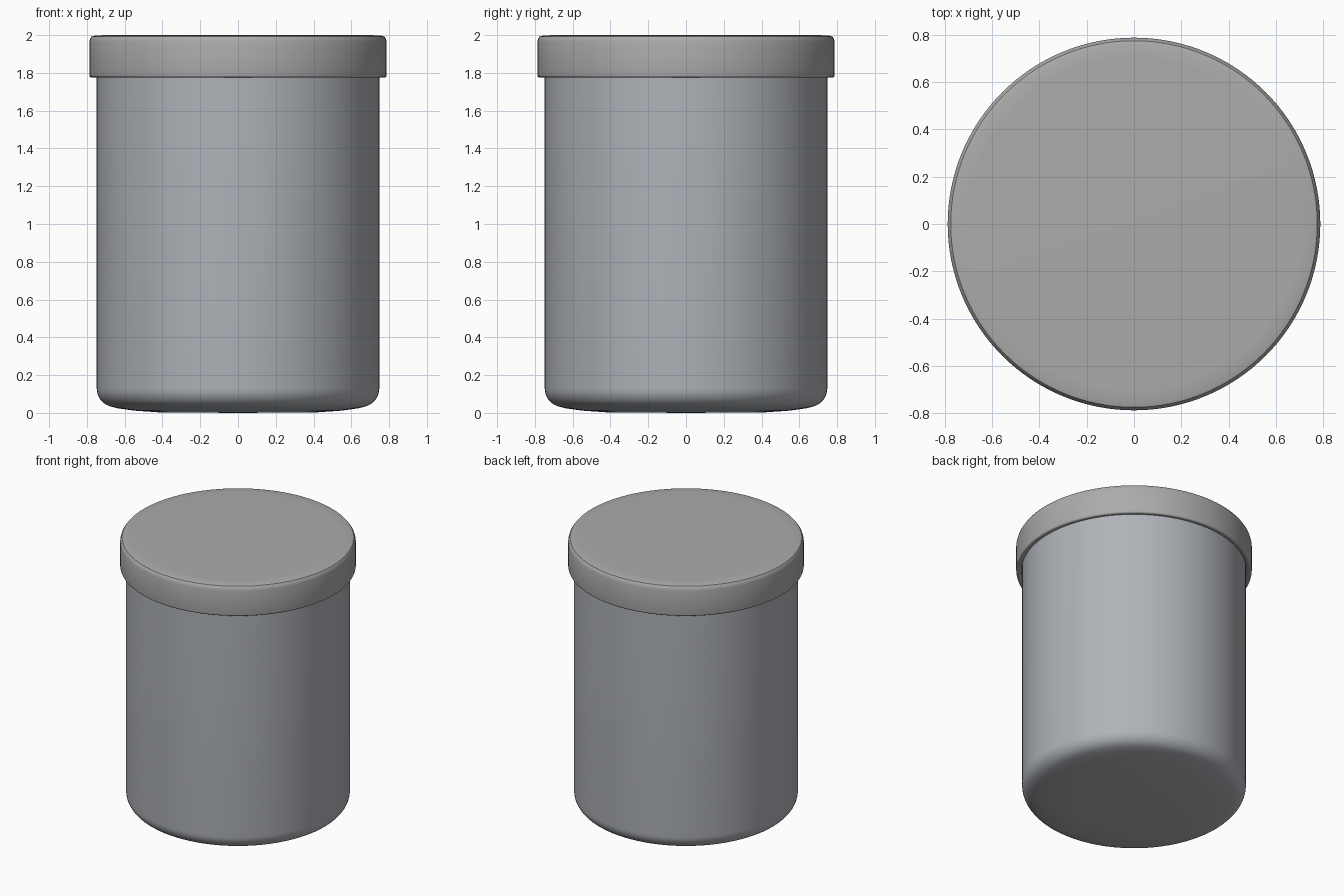
import bpy, bmesh, math

if "Cube" in bpy.data.objects:
    bpy.data.objects.remove(bpy.data.objects["Cube"])

SEGMENTS = 128


def lathe(name, profile, color, angle=40):
    """Revolve an (r, z) profile around z; points with r = 0 become poles."""
    bm = bmesh.new()
    verts = [bm.verts.new((r, 0, z)) for r, z in profile]
    edges = [bm.edges.new(pair) for pair in zip(verts, verts[1:])]
    bmesh.ops.spin(bm, geom=verts + edges, cent=(0, 0, 0), axis=(0, 0, 1),
                   angle=math.tau, steps=SEGMENTS, use_duplicate=False)
    bmesh.ops.remove_doubles(bm, verts=bm.verts, dist=1e-5)
    bmesh.ops.recalc_face_normals(bm, faces=bm.faces)
    mesh = bpy.data.meshes.new(name)
    bm.to_mesh(mesh)
    bm.free()
    obj = bpy.data.objects.new(name, mesh)
    bpy.context.collection.objects.link(obj)
    material = bpy.data.materials.new(name + "_material")
    material.diffuse_color = (*color, 1)
    material.use_nodes = True
    material.node_tree.nodes["Principled BSDF"].inputs["Base Color"].default_value = material.diffuse_color
    mesh.materials.append(material)
    bpy.ops.object.select_all(action='DESELECT')
    obj.select_set(True)
    bpy.context.view_layer.objects.active = obj
    bpy.ops.object.shade_smooth_by_angle(angle=math.radians(angle))
    return obj


def arc(cr, cz, radius, start, end, steps=6):
    """Points of a rounded corner in the (r, z) plane, angles in degrees."""
    angles = [math.radians(start + (end - start) * i / steps) for i in range(steps + 1)]
    return [(cr + radius * math.cos(a), cz + radius * math.sin(a)) for a in angles]


# Jar body: shallow domed base, rounded heel, straight wall up into the lid
lathe("jar_body",
      [(0, 0), (0.42, 0.003), (0.55, 0.012), (0.64, 0.025)]
      + arc(0.648, 0.13, 0.1, -76, 0, 8)
      + [(0.748, 1.90), (0, 1.90)],
      (0.43, 0.45, 0.48))

# Lid: overhanging cap with softened edges and a hollow underside
lathe("lid",
      [(0, 1.92), (0.752, 1.92), (0.752, 1.782)]
      + arc(0.775, 1.788, 0.012, -90, 0, 4)
      + [(0.787, 1.965), (0.783, 1.98), (0.774, 1.993), (0.755, 1.998),
         (0.70, 2.0), (0, 2.0)],
      (0.41, 0.41, 0.41))
